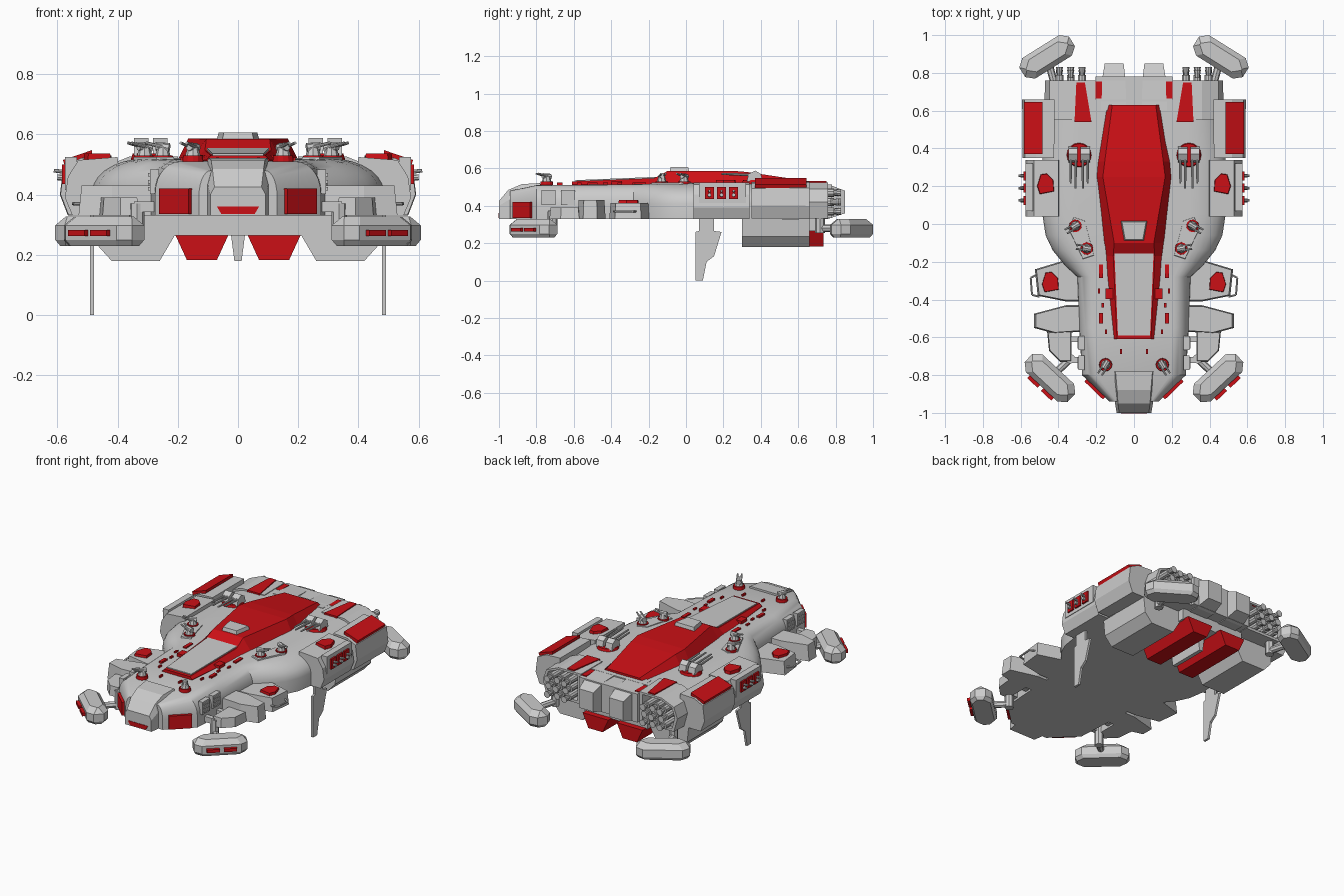
import bpy, bmesh, math
from mathutils import Vector, Matrix

if "Cube" in bpy.data.objects:
    bpy.data.objects.remove(bpy.data.objects["Cube"])

RED = bpy.data.materials.new("red_paint")
RED.diffuse_color = (0.6, 0.005, 0.008, 1)
RED.use_nodes = True
RED.node_tree.nodes["Principled BSDF"].inputs["Base Color"].default_value = RED.diffuse_color


def finish(bm, name, red=False, mirror=True, smooth=False):
    bmesh.ops.recalc_face_normals(bm, faces=bm.faces)
    me = bpy.data.meshes.new(name)
    bm.to_mesh(me)
    bm.free()
    ob = bpy.data.objects.new(name, me)
    bpy.context.collection.objects.link(ob)
    if red:
        me.materials.append(RED)
    if mirror:
        ob.modifiers.new("Mirror", 'MIRROR')
    if smooth:
        bpy.context.view_layer.objects.active = ob
        ob.select_set(True)
        bpy.ops.object.shade_smooth_by_angle(angle=math.radians(32))
        ob.select_set(False)
    return ob


def loft(name, loops, red=False, mirror=True, smooth=False):
    bm = bmesh.new()
    rings = [[bm.verts.new(p) for p in lp] for lp in loops]
    n = len(rings[0])
    for a, b in zip(rings, rings[1:]):
        for i in range(n):
            bm.faces.new((a[i], a[(i + 1) % n], b[(i + 1) % n], b[i]))
    bm.faces.new(rings[0])
    bm.faces.new(rings[-1])
    return finish(bm, name, red, mirror, smooth)


def place(axis, p, t):
    return {'x': (t, p[0], p[1]), 'y': (p[0], t, p[1]), 'z': (p[0], p[1], t)}[axis]


def scaled(pts, k):
    c = sum((Vector(p) for p in pts), Vector((0, 0))) / len(pts)
    return [c + (Vector(p) - c) * k for p in pts]


def prism(name, pts, axis, a, b, red=False, mirror=True, k=1.0):
    loft(name, [[place(axis, p, a) for p in pts],
                [place(axis, p, b) for p in scaled(pts, k)]], red, mirror)


def box(name, c, size, red=False, mirror=True, rot=0.0):
    bm = bmesh.new()
    m = Matrix.Translation(c) @ Matrix.Rotation(rot, 4, 'Z') @ Matrix.Diagonal((*size, 1))
    bmesh.ops.create_cube(bm, size=1, matrix=m)
    return finish(bm, name, red, mirror)


def rods(name, segs, red=False, mirror=True, n=10):
    bm = bmesh.new()
    for p0, p1, r0, r1 in segs:
        p0, p1 = Vector(p0), Vector(p1)
        q = (p1 - p0).to_track_quat('Z', 'Y').to_matrix().to_4x4()
        bmesh.ops.create_cone(bm, cap_ends=True, segments=n, radius1=r0, radius2=r1,
                              depth=(p1 - p0).length,
                              matrix=Matrix.Translation((p0 + p1) / 2) @ q)
    return finish(bm, name, red, mirror)


# Main hull: rounded shoulders lofted along the length
def hull_ring(y, w, top, flat):
    zb, h = 0.33, top - 0.33
    half = [(w, zb)]
    for i in range(8):
        a = i / 7 * math.pi / 2
        half.append((w * (flat + (1 - flat) * math.cos(a)), zb + h * (0.42 + 0.58 * math.sin(a))))
    return [(x, y, z) for x, z in half] + [(-x, y, z) for x, z in reversed(half)]


loft("main_hull", [hull_ring(*s) for s in (
    (-0.94, .13, .48, .7), (-0.80, .275, .51, .7), (-0.55, .29, .512, .7), (-0.28, .30, .515, .7),
    (-0.22, .365, .517, .66), (-0.14, .43, .519, .63), (-0.06, .468, .52, .61), (0.05, .485, .522, .61),
    (0.35, .485, .522, .61), (0.66, .46, .522, .61))], mirror=False, smooth=True)

# Nose with sloped brow and window
loft("nose", [[(-w, y, .33), (w, y, .33), (w, y, zm), (w * .85, y, zt), (-w * .85, y, zt), (-w, y, zm)]
              for y, w, zm, zt in ((-1, .092, .40, .425), (-.95, .1, .43, .485),
                                   (-.88, .105, .46, .515), (-.78, .115, .48, .522))], mirror=False)
prism("nose_window", [(-.07, .36), (.07, .36), (.055, .335), (-.055, .335)], 'y', -1.003, -.98, True, False)
box("cheek_panel", (.205, -.872, .378), (.135, .025, .085), True, rot=math.radians(44))

# Raised red spine, grey deck on its front half, and bridge hatch
loft("spine", [[(-b, y, .50), (b, y, .50), (b, y, .515), (t, y, z), (-t, y, z), (-b, y, .515)]
               for y, b, t, z in ((-.61, .105, .09, .53), (-.17, .15, .11, .547), (-.10, .16, .105, .585),
                                  (.25, .2, .165, .587), (.33, .193, .155, .58), (.63, .145, .115, .535))],
     True, False)
loft("spine_deck", [[(-w, y, .50), (w, y, .50), (w, y, z), (-w, y, z)]
                    for y, w, z in ((-.59, .085, .537), (-.12, .105, .556))], mirror=False)
prism("bridge_hatch", [(-.055, -.09), (.055, -.09), (.075, .02), (-.075, .02)], 'z', .57, .607, mirror=False, k=.85)

# Rear engine shrouds with recessed openings, nozzles and tail
shroud = [(.2, .33), (.45, .33), (.475, .42), (.45, .49), (.36, .527), (.2, .527)]
loft("engine_shroud", [[place('y', p, y) for p in scaled(shroud, k)]
                       for y, k in ((.55, 1), (.76, .97), (.76, .82), (.69, .78))])
nozzles = []
for i in range(3):
    for j in range(3):
        x, z = .275 + .06 * i, .37 + .05 * j
        end = .83 - .015 * ((i + j) % 2)
        nozzles += [((x, .68, z), (x, end - .04, z), .022, .022), ((x, end - .04, z), (x, end, z), .013, .02)]
rods("engine_nozzles", nozzles)
box("tail_core", (0, .68, .425), (.41, .2, .18), mirror=False)
loft("tail_block", [[(a, y, z0), (b, y, z0), (b, y, z1), (a, y, z1)] for y, a, b, z0, z1 in
                    ((.60, .04, .175, .33, .525), (.76, .045, .17, .33, .515), (.85, .055, .155, .36, .48))])
box("tail_red_flank", (.188, .71, .45), (.035, .09, .14), True)
prism("engine_stripe", [(.225, .54), (.315, .54), (.305, .75), (.26, .75)], 'z', .51, .532, True)

# Keel pods, red ventral pods and landing fins
prism("keel_pod", [(.2, .33), (.21, .265), (.26, .18), (.42, .18), (.47, .235), (.48, .33)], 'y', .30, .66)
box("keel_plate", (0, .5, .3), (.44, .4, .07), mirror=False)
prism("ventral_pod", [(.03, .27), (.21, .27), (.17, .183), (.07, .183)], 'y', .32, .735, True)
prism("ventral_fin", [(-.025, .28), (.025, .28), (.012, .18), (-.012, .18)], 'y', .36, .6, mirror=False)
prism("landing_fin", [(.05, 0), (.09, 0), (.11, .1), (.15, .13), (.19, .26), (.15, .265), (.15, .34),
                      (.07, .34), (.07, .265), (.05, .26)], 'x', .478, .492)

# Side armour along the flanks
prism("rear_armour", [(.42, .33), (.565, .33), (.592, .40), (.58, .495), (.52, .525), (.42, .53)], 'y', .66, .35, k=.97)
prism("rear_armour_panel", [(.485, .53), (.575, .495), (.582, .515), (.485, .548)], 'y', .37, .645, True)
prism("gun_sponson", [(.38, .33), (.55, .33), (.575, .39), (.565, .46), (.53, .515), (.40, .525)], 'y', .04, .34)
box("sponson_frame", (.555, .195, .47), (.04, .25, .11))
for i in range(3):
    y = .125 + .065 * i
    box("sponson_window", (.565, y, .468), (.04, .048, .065), True)
    rods("sponson_gun", [((.57, y, .475), (.612, y, .48), .007, .006),
                         ((.57, y, .455), (.6, y, .458), .01, .01)], n=8)
patch = [(.395, -.35), (.40, -.285), (.435, -.25), (.47, -.255), (.49, -.32), (.475, -.365)]
prism("forward_armour_patch", patch, 'z', .39, .43, True, k=.9)
prism("sponson_patch", [(x + .025, y + .52) for x, y in patch], 'z', .50, .537, True, k=.9)
prism("forward_armour", [(.26, -.18), (.36, -.19), (.525, -.24), (.51, -.38), (.36, -.41), (.26, -.41)],
      'z', .33, .415, k=.94)
prism("middle_armour", [(.28, -.43), (.36, -.43), (.53, -.475), (.53, -.55), (.42, -.58), (.28, -.57)],
      'z', .33, .43, k=.92)
prism("front_armour", [(.33, -.56), (.46, -.57), (.45, -.67), (.39, -.73), (.33, -.73)], 'z', .33, .39, k=.92)
for y in (-.61, -.72):
    box("armour_link", (.305, y, .36), (.08, .03, .035))
loop = [(.51, -.265, .37), (.547, -.285, .37), (.54, -.375, .37), (.5, -.385, .37)]
rods("grab_rail", [(a, b, .006, .006) for a, b in zip(loop, loop[1:])], n=6)

# Outrigger pods with struts and red lamps
oct_plan = [(-.155, -.03), (-.115, -.064), (.115, -.064), (.155, -.03),
            (.155, .03), (.115, .064), (-.115, .064), (-.155, .03)]
for tag, cx, cy, ang in (("front", .445, -.815, 43), ("rear", .46, .885, -32)):
    m = Matrix.Translation((cx, cy, 0)) @ Matrix.Rotation(math.radians(ang), 4, 'Z')
    loft(tag + "_outrigger", [[m @ Vector((x - math.copysign(d, x), y - math.copysign(min(d, abs(y)), y), z))
                               for x, y in oct_plan]
                              for z, d in ((.23, .012), (.25, 0), (.298, 0), (.328, .026))])
    hub = m @ Vector((0, 0, .28))
    root = Vector((.30, -.68, .345)) if tag == "front" else Vector((.40, .66, .34))
    knee = Vector((hub.x + (root.x - hub.x) * .75, hub.y + (root.y - hub.y) * .75, .28))
    rods(tag + "_outrigger_strut", [(hub, knee, .02, .02), (knee - Vector((0, 0, .025)), knee + Vector((0, 0, .09)), .026, .026)], n=8)
    if tag == "front":
        for dx in (-.05, .05):
            box("outrigger_lamp", m @ Vector((dx, -.068, .272)), (.075, .03, .02), True, rot=math.radians(ang))

# Twin-gun main turrets
rods("main_turret_base", [((.29, .365, .51), (.29, .365, .537), .068, .06)], True, n=16)
for dx in (-.032, .032):
    x = .29 + dx
    prism("main_turret_body", [(.325, .53), (.41, .53), (.40, .57), (.37, .588), (.335, .57)], 'x', x - .024, x + .024)
    rods("main_turret_barrels", [((x + d, .35, .565), (x + d, .17 + abs(dx + d), .57), .0075, .005)
                                 for d in (-.013, .013)], n=8)

# Small turrets on the shoulders and the bow
prism("turret_platform", [(.21, -.17), (.27, -.19), (.35, -.02), (.32, .04), (.26, .02)], 'z', .505, .525, k=.95)
for x, y, dx, dy in ((.31, -.01, .05, -.03), (.25, -.13, .055, .01), (.15, -.745, .03, -.05)):
    rods("small_turret_base", [((x, y, .50), (x, y, .53), .036, .033)], True, n=12)
    rods("small_turret", [((x, y, .525), (x, y, .562), .027, .016), ((x - dx * .4, y - dy * .4, .555), (x + dx * .4, y + dy * .4, .56), .016, .014)]
         + [((x + s * dy * .2, y - s * dx * .2, .558), (x + dx + s * dy * .2, y + dy - s * dx * .2, .572), .006, .005)
            for s in (-1, 1)], n=8)

# Red deck markings and flank vents
for x, y, sx, sy in ((.175, -.25, .022, .07), (.175, -.5, .02, .055), (.13, -.37, .04, .055), (.185, -.355, .012, .025),
                     (.148, -.57, .01, .025), (.165, -.43, .012, .025), (.068, -.675, .01, .028)):
    box("deck_marking", (x, y, .52 if x == .13 else .511), (sx, sy, .025), True)
for y in (-.735, -.63):
    box("vent_frame", (.278, y, .443), (.03, .075, .08))
    for k in range(3):
        box("vent_slat", (.291, y, .42 + .023 * k), (.015, .06, .011))
